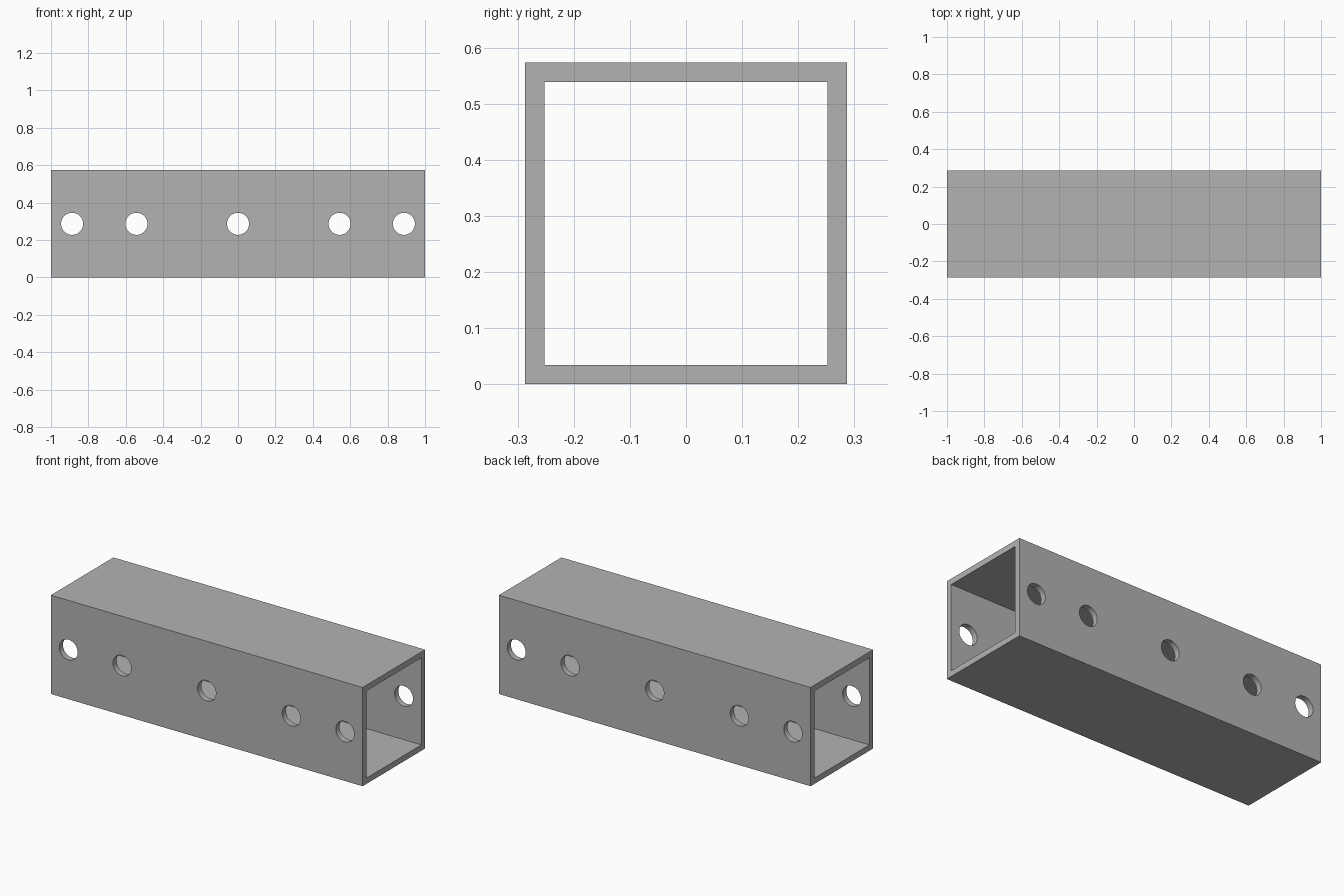
import bpy
import bmesh
from math import radians
from mathutils import Matrix

cube = bpy.data.objects.get("Cube")
if cube:
    bpy.data.objects.remove(cube, do_unlink=True)

LENGTH, SIDE, WALL = 2.0, 0.573, 0.034
HOLE_RADIUS = 0.059
HOLE_X = (-0.887, -0.543, 0, 0.543, 0.887)

grey = bpy.data.materials.new("metal grey")
grey.use_nodes = True
colour = (0.45, 0.45, 0.45, 1)
grey.diffuse_color = colour
grey.node_tree.nodes["Principled BSDF"].inputs["Base Color"].default_value = colour


def make_object(name, bm):
    bmesh.ops.recalc_face_normals(bm, faces=bm.faces)
    mesh = bpy.data.meshes.new(name)
    bm.to_mesh(mesh)
    bm.free()
    mesh.materials.append(grey)
    obj = bpy.data.objects.new(name, mesh)
    bpy.context.collection.objects.link(obj)
    return obj


# Square tube: outer and inner rings at each end, joined by walls and rims
bm = bmesh.new()


def ring(x, half):
    corners = ((-1, -1), (1, -1), (1, 1), (-1, 1))
    return [bm.verts.new((x, y * half, SIDE / 2 + z * half)) for y, z in corners]


half = SIDE / 2
loops = [ring(-LENGTH / 2, half), ring(LENGTH / 2, half),
         ring(LENGTH / 2, half - WALL), ring(-LENGTH / 2, half - WALL)]
for a, b in zip(loops, loops[1:] + loops[:1]):
    for i in range(4):
        j = (i + 1) % 4
        bm.faces.new((a[i], a[j], b[j], b[i]))
tube = make_object("square_tube", bm)

# Bolt holes through the front and back walls
bm = bmesh.new()
for x in HOLE_X:
    place = Matrix.Translation((x, 0, SIDE / 2)) @ Matrix.Rotation(radians(90), 4, "X")
    bmesh.ops.create_cone(bm, cap_ends=True, segments=48, radius1=HOLE_RADIUS,
                          radius2=HOLE_RADIUS, depth=1, matrix=place)
cutter = make_object("hole_cutter", bm)
cutter.hide_render = True

drill = tube.modifiers.new("bolt holes", "BOOLEAN")
drill.operation = "DIFFERENCE"
drill.solver = "EXACT"
drill.object = cutter

# Bake the holes, drop the cutter and smooth only the hole walls
bpy.ops.object.select_all(action="DESELECT")
tube.select_set(True)
bpy.context.view_layer.objects.active = tube
bpy.ops.object.modifier_apply(modifier=drill.name)
bpy.data.objects.remove(cutter, do_unlink=True)
bpy.ops.object.shade_smooth_by_angle(angle=radians(30))
